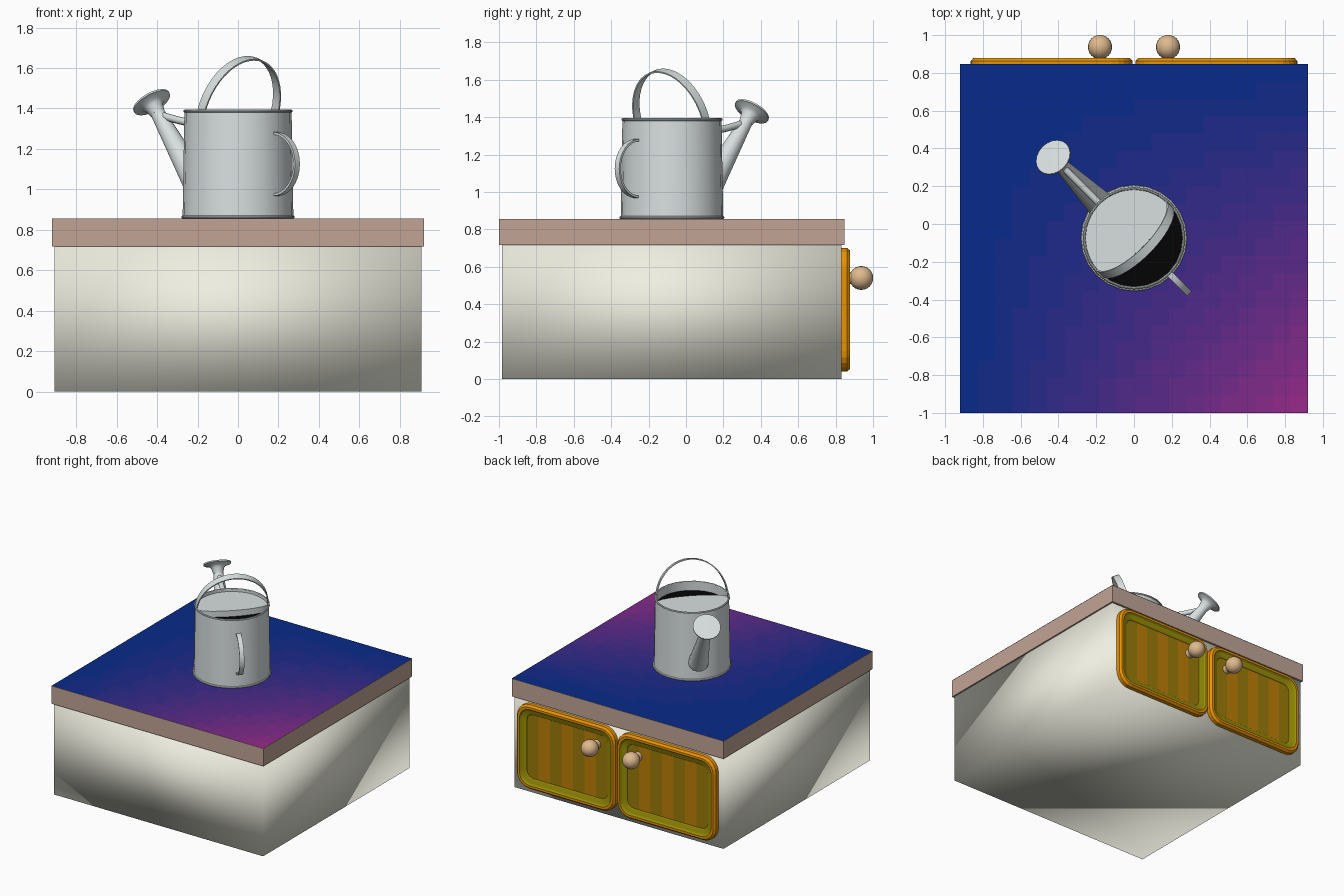
import bpy, bmesh
from math import sin, cos, pi, radians
from mathutils import Vector, Matrix

if "Cube" in bpy.data.objects:
    bpy.data.objects.remove(bpy.data.objects["Cube"])


def mat(name, r, g, b):
    m = bpy.data.materials.new(name)
    m.diffuse_color = [(c / 255) ** 2.2 for c in (r, g, b)] + [1]
    m.use_nodes = True
    m.node_tree.nodes["Principled BSDF"].inputs["Base Color"].default_value = m.diffuse_color
    return m


CREAM = mat("cream", 238, 238, 224)
EDGE = mat("edge_wood", 192, 163, 148)
ORANGE = mat("orange", 232, 146, 12)
OLIVE = mat("olive", 150, 140, 14)
STRIPE_A = mat("stripe_brown", 188, 126, 16)
STRIPE_B = mat("stripe_olive", 155, 122, 16)
KNOB = mat("knob_wood", 222, 184, 140)
METAL = mat("metal", 216, 223, 223)
DARK = mat("dark_inside", 12, 12, 12)


def finish(name, bm, mats, angle=None):
    bmesh.ops.remove_doubles(bm, verts=bm.verts, dist=1e-5)
    bmesh.ops.recalc_face_normals(bm, faces=bm.faces)
    me = bpy.data.meshes.new(name)
    bm.to_mesh(me)
    bm.free()
    for m in mats:
        me.materials.append(m)
    ob = bpy.data.objects.new(name, me)
    bpy.context.collection.objects.link(ob)
    if angle:
        bpy.ops.object.select_all(action='DESELECT')
        ob.select_set(True)
        bpy.context.view_layer.objects.active = ob
        bpy.ops.object.shade_smooth_by_angle(angle=radians(angle))
    return ob


def box(name, lo, hi, mats):
    bm = bmesh.new()
    lo, hi = Vector(lo), Vector(hi)
    size = hi - lo
    bmesh.ops.create_cube(bm, size=1, matrix=Matrix.Translation((lo + hi) / 2) @ Matrix.Diagonal((*size, 1)))
    return finish(name, bm, mats)


def skin(bm, rings, closed=False):
    """Bridge equally long point rings into quads; returns the face rows."""
    vs = [[bm.verts.new(p) for p in ring] for ring in rings]
    pairs = list(zip(vs, vs[1:])) + ([(vs[-1], vs[0])] if closed else [])
    n = len(vs[0])
    rows = [[bm.faces.new((a[i], a[(i + 1) % n], b[(i + 1) % n], b[i])) for i in range(n)] for a, b in pairs]
    return vs, rows


def revolve(name, profile, M, mats, segs=24, dark_last=False, closed=False):
    bm = bmesh.new()
    rings = [[M @ Vector((max(r, 1e-6) * cos(2 * pi * i / segs), max(r, 1e-6) * sin(2 * pi * i / segs), z))
              for i in range(segs)] for r, z in profile]
    rows = skin(bm, rings, closed)[1]
    if dark_last:
        for f in rows[-1]:
            f.material_index = 1
    bmesh.ops.dissolve_degenerate(bm, dist=1e-5, edges=bm.edges)
    return finish(name, bm, mats, 35)


def ribbon(name, path, side, width, thick):
    """Flat strap swept along a path; side is the direction of its width."""
    bm = bmesh.new()
    rings = []
    for i, p in enumerate(path):
        t = path[min(i + 1, len(path) - 1)] - path[max(i - 1, 0)]
        nrm = t.cross(side).normalized() * thick / 2
        w = side * width / 2
        rings.append([p + w + nrm, p - w + nrm, p - w - nrm, p + w - nrm])
    vs, _ = skin(bm, rings)
    bm.faces.new(vs[0])
    bm.faces.new(vs[-1])
    finish(name, bm, [METAL], 35)


# cabinet: softly shaded carcass and flat worktop slab
body = box("cabinet_body", (-.908, -.985, 0), (.908, .832, .716), [CREAM])
body.data.polygons.foreach_set("use_smooth", [True] * 6)
box("worktop", (-.92, -1, .716), (.92, .848, .855), [EDGE])

# worktop surface: blue blending to purple at the front right corner
N, SHADES = 20, 16
bm = bmesh.new()
bmesh.ops.create_grid(bm, x_segments=N, y_segments=N, size=1,
                      matrix=Matrix.Translation((0, -.076, .8565)) @ Matrix.Diagonal((.92, .924, 1, 1)))
for f in bm.faces:
    c = f.calc_center_median()
    k = (c.x + .92) / 1.84 * (.848 - c.y) / 1.848
    f.material_index = min(int(k * SHADES), SHADES - 1)
finish("worktop_surface", bm, [mat(f"worktop_{i}", 12 + 145 * (i + .5) / SHADES, 46, 136) for i in range(SHADES)])


# doors on the back: rounded frame, sloped inner edge, striped panel
def round_rect(cx, cz, hx, hz, r, y, n=5):
    pts = []
    for q, (sx, sz) in enumerate(((1, 1), (-1, 1), (-1, -1), (1, -1))):
        for i in range(n + 1):
            a = pi / 2 * (q + i / n)
            pts.append(Vector((cx + sx * (hx - r) + r * cos(a), y, cz + sz * (hz - r) + r * sin(a))))
    return pts


DOOR = [(0, .828), (0, .862), (.014, .878), (.032, .878), (.042, .866), (.075, .856), (.08, .85)]
for s, side in ((1, "left"), (-1, "right")):
    cx, hx, hz = s * .436, .429, .33
    bm = bmesh.new()
    vs, rows = skin(bm, [round_rect(cx, .37, hx - d, hz - d, .11 - d * .7, y) for d, y in DOOR])
    for row in rows[3:]:
        for f in row:
            f.material_index = 1
    bm.faces.new(vs[0])
    panel = [bm.faces.new(vs[-1])]
    x0, step = cx - (hx - .08), 2 * (hx - .08) / 7
    for i in range(1, 7):
        geom = panel + list({e for f in panel for e in f.edges}) + list({v for f in panel for v in f.verts})
        res = bmesh.ops.bisect_plane(bm, geom=geom, plane_co=(x0 + step * i, 0, 0), plane_no=(1, 0, 0))
        panel = [g for g in res["geom"] if isinstance(g, bmesh.types.BMFace)]
    for f in panel:
        xs = [v.co.x for v in f.verts]
        f.material_index = 2 + int(((min(xs) + max(xs)) / 2 - x0) / step) % 2
    finish(f"door_{side}", bm, [ORANGE, OLIVE, STRIPE_B, STRIPE_A])

    # turned knob: stem flowing into a ball
    ball = [(.064 * sin(a), .937 + .064 * -cos(a)) for a in [radians(30 + 15 * i) for i in range(11)]]
    revolve(f"knob_{side}", [(0, .845), (.036, .845), (.03, .872)] + ball,
            Matrix.Translation((s * .18, 0, .54)) @ Matrix.Rotation(-pi / 2, 4, 'X'), [KNOB], 20)

# watering can frame: U points along the spout, V across it
C = Vector((0, -.075, 0))
U = Vector((-1, 1, 0)).normalized()
V = Vector((1, 1, 0)).normalized()
Z = Vector((0, 0, 1))


def P(u, v, z):
    return C + U * u + V * v + Z * z


# can body with dark water surface inside
AT = Matrix.Translation(C)
revolve("can_body", [(0, .857), (.274, .857), (.265, 1.388), (.257, 1.388), (.258, 1.322), (0, 1.322)],
        AT, [METAL, DARK], dark_last=True)
for name, r, z, h in (("can_base_rim", .273, .863, .008), ("can_top_rim", .264, 1.387, .007)):
    ring = [(r + h * cos(a), z + h * sin(a)) for a in [pi / 4 * i for i in range(8)]]
    revolve(name, ring, AT, [METAL], closed=True)

# half lid with a bowed front edge
arc = [(.257 * sin(pi * i / 16), .257 * cos(pi * i / 16)) for i in range(17)]
arc += [(-.065 * sin(pi * i / 10), -.257 * cos(pi * i / 10)) for i in range(1, 10)]
bm = bmesh.new()
vs, _ = skin(bm, [[P(u, v, z) for u, v in arc] for z in (1.323, 1.37)])
for ring in vs:
    bm.faces.new(ring)
finish("can_lid", bm, [METAL], 35)

# carrying hoop, leaning away from the spout
lean = -U * .09 + Z * .268
path = [P(0, .258 * cos(a), 1.38) + lean * sin(a) for a in [pi * i / 24 for i in range(25)]]
ribbon("carrying_hoop", path, V.cross(lean).normalized(), .05, .008)

# rear grip
path = [P(-.26 - .15 * sin(a), 0, 1.125 + .152 * cos(a)) for a in [pi * i / 16 for i in range(17)]]
ribbon("rear_grip", path, V, .034, .012)

# spout with flared rose
axis = U * .62 + Z * .785
M = Matrix.Translation(P(.605, 0, 1.432)) @ axis.to_track_quat('Z', 'Y').to_matrix().to_4x4()
revolve("spout", [(0, -.56), (.073, -.56), (.036, -.075), (.036, -.05), (0, -.05)], M, [METAL], 16)
revolve("rose", [(0, -.075), (.036, -.075), (.046, -.035), (.06, -.018), (.1, -.006), (.1, .003), (0, .006)],
        M, [METAL], 20)

# brace between can and spout
cu = bpy.data.curves.new("spout_brace", 'CURVE')
cu.dimensions = '3D'
cu.bevel_depth = .019
cu.bevel_resolution = 2
sp = cu.splines.new('POLY')
pts = [P(.25, 0, 1.318), P(.32, 0, 1.326), P(.42, 0, 1.342), P(.54, 0, 1.366)]
sp.points.add(len(pts) - 1)
for sp_pt, p in zip(sp.points, pts):
    sp_pt.co = (*p, 1)
cu.materials.append(METAL)
bpy.context.collection.objects.link(bpy.data.objects.new("spout_brace", cu))
